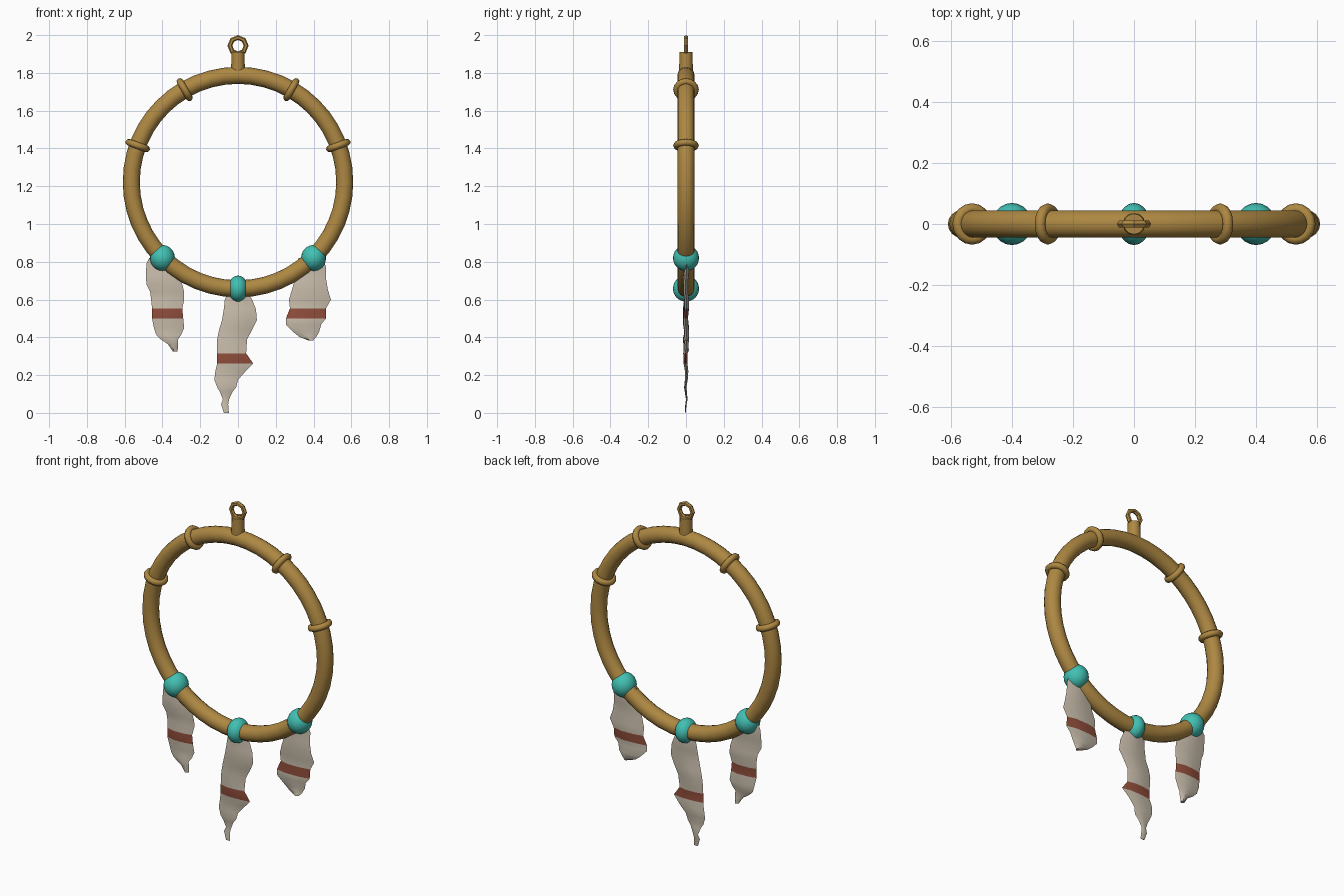
import bpy, bmesh, math
from mathutils import Vector

if "Cube" in bpy.data.objects:
    bpy.data.objects.remove(bpy.data.objects["Cube"])

CENTER_Z, HOOP_R, TUBE_R = 1.222, 0.565, 0.045


def material(name, rgb):
    m = bpy.data.materials.new(name)
    m.diffuse_color = (*rgb, 1)
    m.use_nodes = True
    m.node_tree.nodes["Principled BSDF"].inputs["Base Color"].default_value = m.diffuse_color
    return m


WOOD = material("golden wood", (0.42, 0.245, 0.055))
TEAL = material("turquoise", (0.055, 0.53, 0.45))
CREAM = material("feather cream", (0.58, 0.51, 0.41))
RUST = material("rust stripe", (0.28, 0.075, 0.045))


def finish(name, mat, angle=50):
    ob = bpy.context.object
    ob.name = name
    ob.data.materials.append(mat)
    bpy.ops.object.shade_smooth_by_angle(angle=math.radians(angle))
    return ob


def on_hoop(deg):
    a = math.radians(deg)
    return Vector((HOOP_R * math.cos(a), 0, CENTER_Z + HOOP_R * math.sin(a)))


# Hoop
bpy.ops.mesh.primitive_torus_add(major_segments=48, minor_segments=16, major_radius=HOOP_R,
                                 minor_radius=TUBE_R, location=(0, 0, CENTER_Z),
                                 rotation=(math.pi / 2, 0, 0))
finish("hoop", WOOD)

# Binding bands wrapped around the hoop
for deg in (20, 60, 120, 160):
    a = math.radians(deg)
    tangent = Vector((-math.sin(a), 0, math.cos(a)))
    bpy.ops.mesh.primitive_torus_add(major_segments=16, minor_segments=8, major_radius=0.05,
                                     minor_radius=0.018, location=on_hoop(deg),
                                     rotation=tangent.to_track_quat('Z', 'Y').to_euler())
    finish("binding_band", WOOD)

# Beads threaded on the hoop
for x, z, width in ((-0.4, 0.82, 0.066), (0, 0.658, 0.053), (0.4, 0.82, 0.066)):
    bpy.ops.mesh.primitive_uv_sphere_add(segments=20, ring_count=12, radius=1, location=(x, 0, z))
    bpy.context.object.scale = (width, 0.069, 0.069)
    finish("bead", TEAL)

# Hanger stem and eye
bpy.ops.mesh.primitive_cone_add(vertices=12, radius1=0.037, radius2=0.034, depth=0.11,
                                location=(0, 0, 1.855))
finish("hanger_stem", WOOD)
bpy.ops.mesh.primitive_torus_add(major_segments=8, minor_segments=6, major_radius=0.043,
                                 minor_radius=0.013, location=(0, 0, 1.944),
                                 rotation=(math.pi / 2, 0, 0))
finish("hanger_eye", WOOD, 30)


def feather(name, rows, stripe):
    """Loft thin lens-shaped sections through rows of (height, left, right)."""
    bm = bmesh.new()
    loops = []
    for i, (z, left, right) in enumerate(rows):
        half = 0.002 + 0.011 * min(1, z / 0.35)
        sway = 0.004 * math.sin(i * 1.7)
        section = ((0, 0), (0.3, -1), (0.7, -0.8), (1, 0), (0.7, 1), (0.3, 0.8))
        loops.append([bm.verts.new((left + (right - left) * u, sway + half * v, z))
                      for u, v in section])
    for a, b in zip(loops, loops[1:]):
        for k in range(6):
            n = (k + 1) % 6
            f = bm.faces.new((a[k], b[k], b[n], a[n]))
            f.material_index = int(stripe[0] < f.calc_center_median().z < stripe[1])
    bm.faces.new(loops[0])
    bm.faces.new(loops[-1][::-1])
    bmesh.ops.recalc_face_normals(bm, faces=bm.faces)
    me = bpy.data.meshes.new(name)
    bm.to_mesh(me)
    bm.free()
    ob = bpy.data.objects.new(name, me)
    bpy.context.collection.objects.link(ob)
    bpy.ops.object.select_all(action='DESELECT')
    ob.select_set(True)
    bpy.context.view_layer.objects.active = ob
    finish(name, CREAM)
    me.materials.append(RUST)


# Feathers with a painted stripe
feather("middle_feather", [
    (0.64, -0.05, 0.05), (0.60, -0.07, 0.075), (0.55, -0.075, 0.095), (0.49, -0.085, 0.10),
    (0.44, -0.10, 0.075), (0.39, -0.11, 0.048), (0.315, -0.11, 0.043), (0.262, -0.11, 0.08),
    (0.22, -0.12, 0.04), (0.175, -0.125, 0), (0.135, -0.11, -0.01), (0.11, -0.095, -0.03),
    (0.07, -0.08, -0.048), (0.045, -0.09, -0.052), (0, -0.075, -0.048)], (0.262, 0.315))
feather("left_feather", [
    (0.82, -0.47, -0.36), (0.79, -0.485, -0.33), (0.73, -0.487, -0.305), (0.68, -0.485, -0.295),
    (0.64, -0.465, -0.285), (0.60, -0.46, -0.285), (0.553, -0.455, -0.295),
    (0.50, -0.455, -0.29), (0.45, -0.445, -0.285), (0.415, -0.434, -0.30),
    (0.39, -0.41, -0.317), (0.363, -0.37, -0.317), (0.325, -0.345, -0.32)], (0.50, 0.553))
feather("right_feather", [
    (0.82, 0.32, 0.45), (0.77, 0.312, 0.466), (0.71, 0.302, 0.466), (0.65, 0.285, 0.476),
    (0.60, 0.27, 0.492), (0.553, 0.275, 0.466), (0.50, 0.254, 0.466), (0.468, 0.254, 0.44),
    (0.43, 0.29, 0.43), (0.40, 0.328, 0.413), (0.383, 0.375, 0.397)], (0.50, 0.553))
